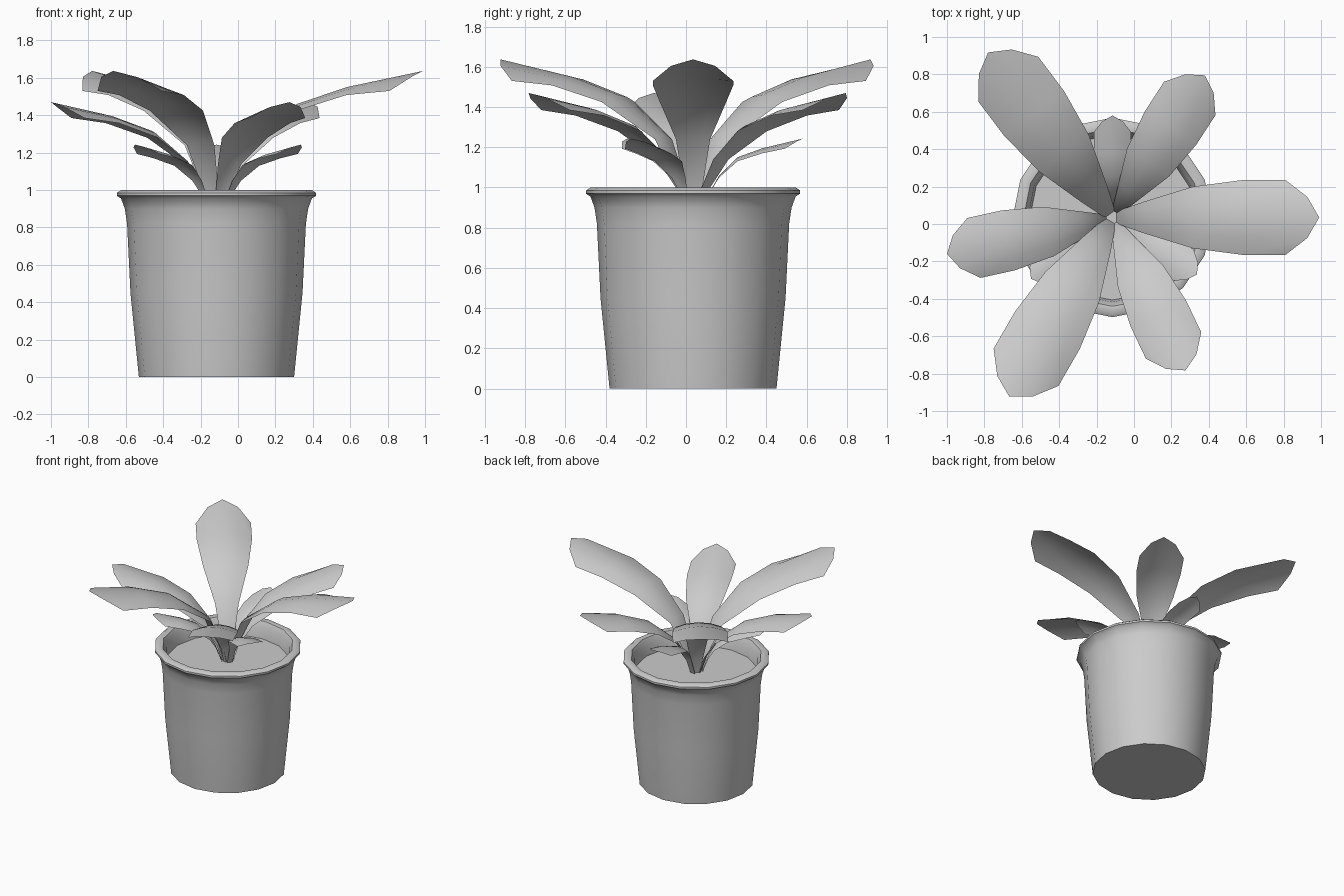
import bpy, bmesh, math
from mathutils import Vector

if "Cube" in bpy.data.objects:
    bpy.data.objects.remove(bpy.data.objects["Cube"])

CX, CY = -0.115, 0.035   # pot axis


def finish(name, bm, angle):
    me = bpy.data.meshes.new(name)
    bm.to_mesh(me)
    bm.free()
    ob = bpy.data.objects.new(name, me)
    ob.location = (CX, CY, 0)
    bpy.context.collection.objects.link(ob)
    bpy.ops.object.select_all(action='DESELECT')
    ob.select_set(True)
    bpy.context.view_layer.objects.active = ob
    bpy.ops.object.shade_smooth_by_angle(angle=math.radians(angle))
    return ob


def lathe(name, profile, sides=16):
    """Revolve (radius, height) points; radius 0 closes the end."""
    bm = bmesh.new()
    vs = [bm.verts.new((r, 0, z)) for r, z in profile]
    es = [bm.edges.new(p) for p in zip(vs, vs[1:])]
    bmesh.ops.spin(bm, geom=vs + es, axis=(0, 0, 1), cent=(0, 0, 0),
                   angle=math.tau, steps=sides)
    bmesh.ops.remove_doubles(bm, verts=bm.verts, dist=1e-4)
    bmesh.ops.recalc_face_normals(bm, faces=bm.faces)
    return finish(name, bm, 50)


def leaf(name, rows, angle):
    """Arched leaf: rows of (distance out, midrib height, half width, edge drop).
    The last row is pulled back at the sides to make the pointed tip."""
    bm = bmesh.new()
    grid = []
    length, _, wide, _ = rows[-1]
    for i, (r, z, w, drop) in enumerate(rows):
        row = []
        for s in (-1, -0.55, 0, 0.55, 1):
            a = abs(s)
            back = 0.163 * length * a ** 1.75 if i == len(rows) - 1 else 0
            row.append(bm.verts.new((r - back, s * w, z - drop * a ** 2)))
        grid.append(row)
    for a, b in zip(grid, grid[1:]):
        for j in range(4):
            bm.faces.new((a[j], b[j], b[j + 1], a[j + 1]))
    bmesh.ops.recalc_face_normals(bm, faces=bm.faces)
    ob = finish(name, bm, 60)
    ob.rotation_euler.z = math.radians(angle)
    return ob


# Pot with flared rounded rim
lathe("pot", [(0, 0), (0.415, 0), (0.46, 0.45), (0.478, 0.82), (0.49, 0.9),
              (0.51, 0.955), (0.533, 0.97), (0.533, 0.985), (0.51, 1.0),
              (0.475, 0.995), (0.452, 0.95), (0.44, 0.86)])

# Soil surface inside the pot
lathe("soil", [(0.442, 0.87), (0, 0.87)])

# Three tiers of leaves: profile and headings
tiers = {
    "large_leaf": ([(0.02, 0.86, 0.03, 0), (0.055, 1.0, 0.045, 0.01),
                    (0.17, 1.26, 0.085, 0.02), (0.43, 1.46, 0.165, 0.035),
                    (0.695, 1.55, 0.2, 0.042), (1.105, 1.637, 0.2, 0.107)],
                   (0, 127, 240)),
    "medium_leaf": ([(0.03, 0.86, 0.025, 0), (0.07, 1.0, 0.037, 0.01),
                     (0.165, 1.16, 0.07, 0.02), (0.35, 1.315, 0.135, 0.035),
                     (0.57, 1.395, 0.164, 0.037), (0.906, 1.47, 0.164, 0.085)],
                    (57, 192.4, 295.5)),
    "small_leaf": ([(0.04, 0.86, 0.02, 0), (0.09, 0.99, 0.025, 0.005),
                    (0.13, 1.06, 0.042, 0.01), (0.22, 1.15, 0.082, 0.02),
                    (0.345, 1.195, 0.1, 0.025), (0.545, 1.243, 0.1, 0.05)],
                   (90, 217, 326)),
}
for name, (rows, headings) in tiers.items():
    for n, heading in enumerate(headings, 1):
        leaf(f"{name}_{n}", rows, heading)
